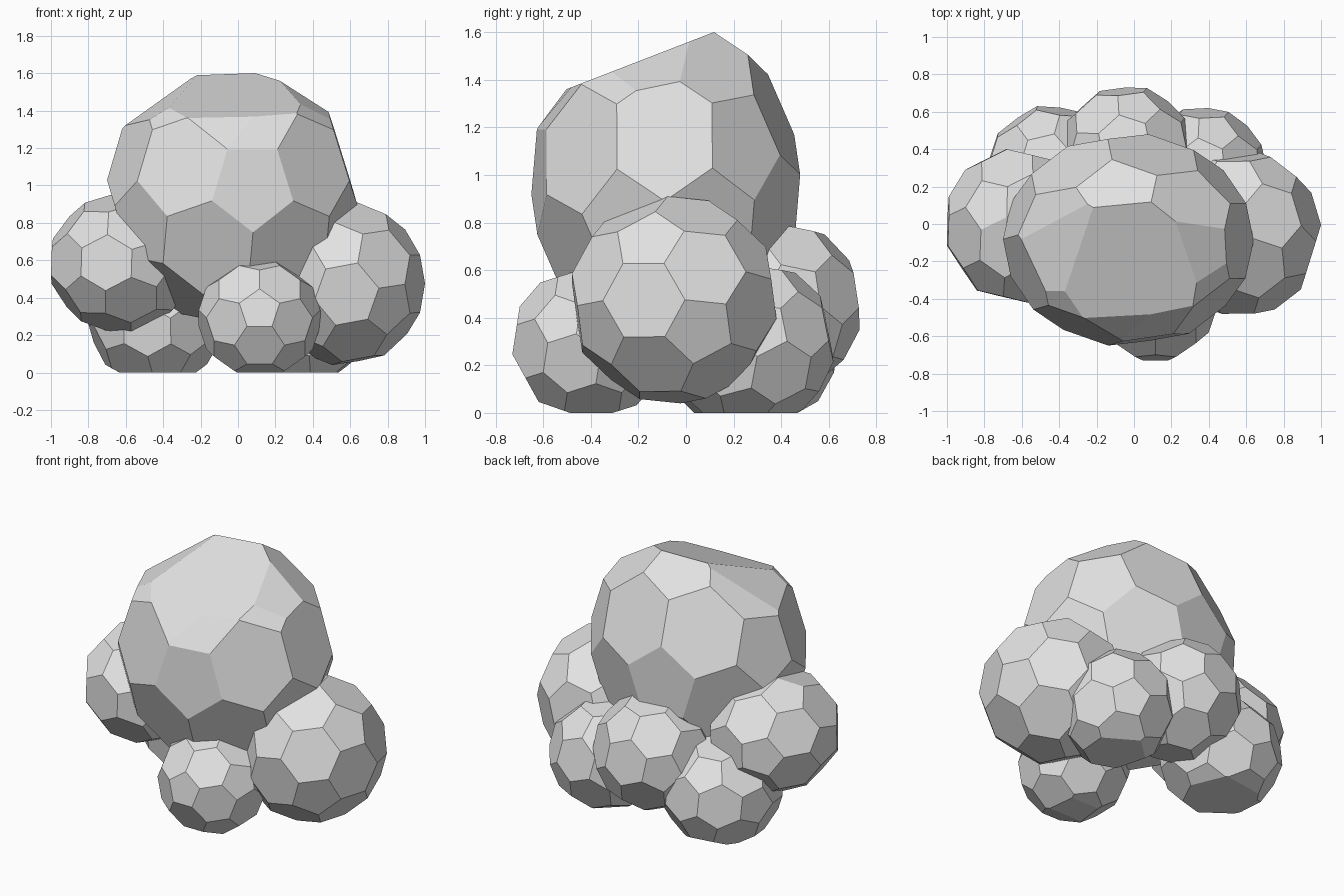
import bpy, bmesh
from mathutils import Matrix, Vector

cube = bpy.data.objects.get("Cube")
if cube:
    bpy.data.objects.remove(cube, do_unlink=True)

stone = bpy.data.materials.new("light_grey")
stone.use_nodes = True
stone.diffuse_color = (0.76, 0.76, 0.76, 1)
stone.node_tree.nodes["Principled BSDF"].inputs["Base Color"].default_value = (0.76, 0.76, 0.76, 1)


def ball_points(pole, side):
    """Corners of a truncated icosahedron: one pentagon at pole, the next towards side."""
    z = Vector(pole).normalized()
    y = z.cross(Vector(side)).normalized()
    x = y.cross(z)
    frame = Matrix((x, y, z)).transposed()
    spokes = []
    for i in range(5):
        turn = Matrix.Rotation(i * 6.2831853 / 5, 3, 'Z')
        spokes.append(turn @ Vector((2, 0, 1)) / 5 ** 0.5)
    tips = [Vector((0, 0, 1))] + spokes
    tips += [-t for t in tips]
    return [frame @ a.lerp(b, 1 / 3) for a in tips for b in tips
            if a != b and (a - b).length < 1.2]


def cut(bm, point, normal):
    """Slice off everything on the normal's side and close the hole."""
    res = bmesh.ops.bisect_plane(bm, geom=bm.verts[:] + bm.edges[:] + bm.faces[:],
                                 plane_co=point, plane_no=normal, clear_outer=True)
    edges = [e for e in res["geom_cut"] if isinstance(e, bmesh.types.BMEdge)]
    if edges:
        bmesh.ops.contextual_create(bm, geom=edges)


def ball(name, low, high, pole, side, slopes=()):
    """Faceted ball fitted between two corners, cut at the ground and by slopes."""
    pts = ball_points(pole, side)
    bm = bmesh.new()
    for p in pts:
        co = []
        for k in range(3):
            a, b = min(q[k] for q in pts), max(q[k] for q in pts)
            co.append(low[k] + (p[k] - a) / (b - a) * (high[k] - low[k]))
        bm.verts.new(co)
    bmesh.ops.convex_hull(bm, input=bm.verts[:])
    bmesh.ops.dissolve_limit(bm, angle_limit=0.05, verts=bm.verts[:], edges=bm.edges[:])
    if low[2] < 0:
        cut(bm, (0, 0, 0), (0, 0, -1))
    for point, normal in slopes:
        cut(bm, point, normal)
    bmesh.ops.recalc_face_normals(bm, faces=bm.faces[:])
    mesh = bpy.data.meshes.new(name)
    bm.to_mesh(mesh)
    bm.free()
    mesh.materials.append(stone)
    bpy.context.collection.objects.link(bpy.data.objects.new(name, mesh))


# Large upper lump: sloping flat top, with bevels at its left, right and front
ball("top_lump", (-.70, -.65, .28), (.64, .48, 1.64), (.17, -.98, .05), (0, 0, -1),
     slopes=[((0, .09, 1.59), (0, -.36, .93)),
             ((-.31, -.15, 1.49), (-.52, -.15, .84)),
             ((.29, -.15, 1.49), (.52, -.15, .85)),
             ((-.03, -.49, 1.365), (.03, -.78, .62))])

# Ring of smaller lumps, those on the ground cut flat
ball("right_lump", (.14, -.48, .04), (1, .38, .91), (.75, -.25, .6), (0, -.82, .5))
ball("left_lump", (-1, -.42, .22), (-.25, .40, .95), (-1, .03, .03), (0, -.81, .59))
ball("front_lump", (-.21, -.73, -.03), (.44, -.09, .61), (0, -.98, .15), (0, 0, 1))
ball("back_lump", (-.40, .01, .09), (.32, .73, .81), (.3, .85, -.35), (0, .3, 1))
ball("back_right_lump", (.02, -.08, -.05), (.71, .62, .63), (.4, .85, -.3), (0, .2, 1))
ball("back_left_lump", (-.80, -.10, -.07), (-.08, .63, .60), (-.2, .75, .63), (-1, .3, 0))
